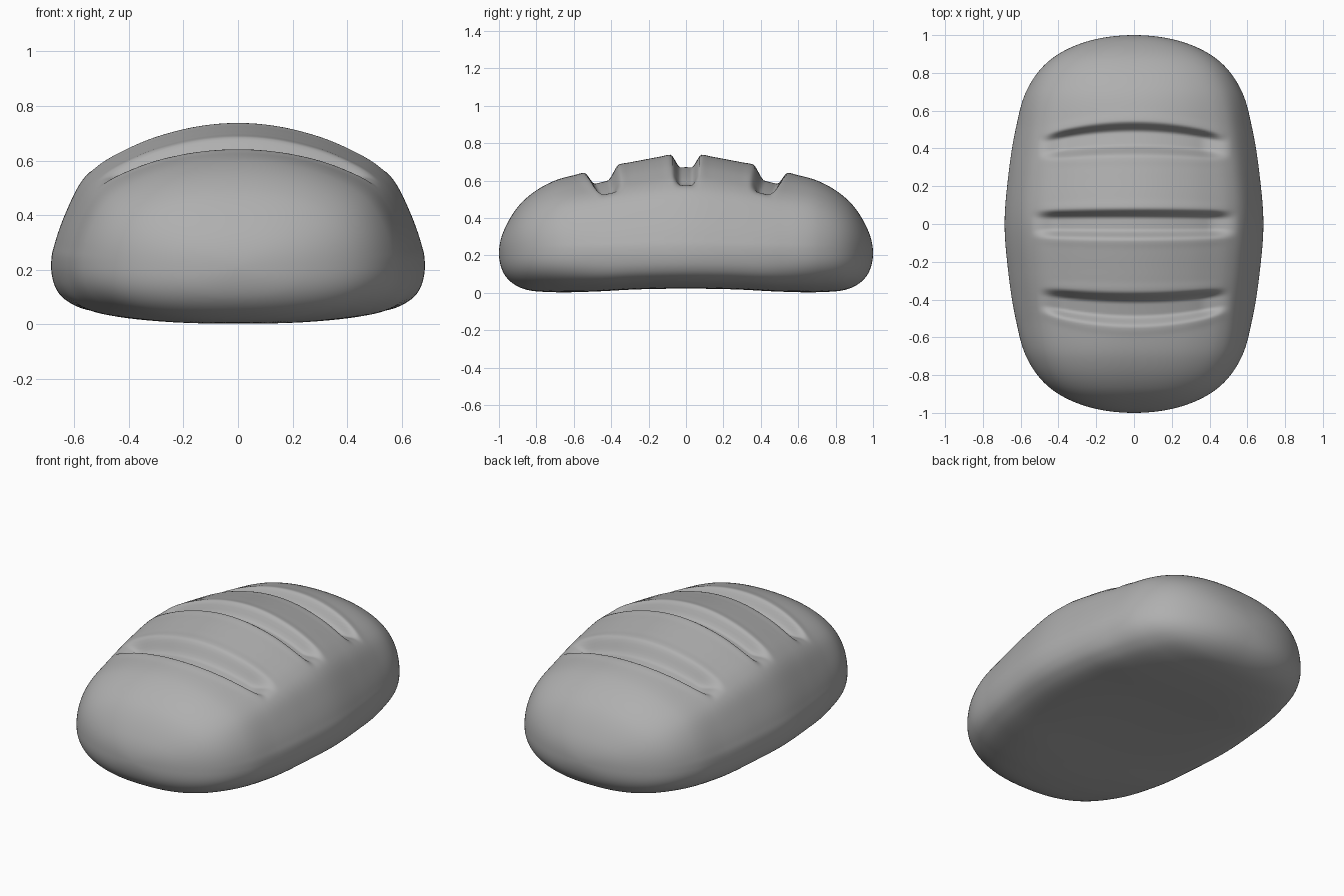
import bpy, bmesh, math

if "Cube" in bpy.data.objects:
    bpy.data.objects.remove(bpy.data.objects["Cube"])


def spline(p, i, t):
    # Catmull-Rom between p[i+1] and p[i+2] (p has one extra value at each end)
    a, b, c, d = p[i:i + 4]
    return 0.5 * (2 * b + (c - a) * t + (2 * a - 5 * b + 4 * c - d) * t * t
                  + (3 * b - a - 3 * c + d) * t ** 3)


def along(table, ang):
    # even at the middle of the loaf, rounding over to zero at its ends
    p = [table[1]] + table + [-table[-2]]
    s = abs(ang) / (math.pi / 2) * (len(table) - 1)
    i = min(int(s), len(table) - 2)
    return spline(p, i, s - i)


def smooth(lo, hi, v):
    t = max(0.0, min(1.0, (v - lo) / (hi - lo)))
    return t * t * (3 - 2 * t)


MID = 0.21
# half width, height above MID and depth below MID, every 15 degrees of asin(y)
WIDTH = [.685, .665, .627, .568, .447, .25, 0]
TOP = [.531, .495, .439, .387, .285, .14, 0]
BOTTOM = [.188, .192, .204, .207, .19, .12, 0]

# half cross-section, from crown to base
SECTION = [(0, .735), (.15, .722), (.3, .684), (.42, .634), (.51, .583), (.575, .518),
           (.63, .41), (.67, .3), (.685, .21), (.67, .13), (.625, .073), (.53, .033),
           (.32, .009), (0, .005)]
unit = [(x / .685, (z - MID) / (.525 if z >= MID else .205)) for x, z in SECTION]
px = [-unit[1][0]] + [u[0] for u in unit] + [-unit[-2][0]]
pz = [unit[1][1]] + [u[1] for u in unit] + [unit[-2][1]]
SUB = 6
half = [(spline(px, i, k / SUB), spline(pz, i, k / SUB))
        for i in range(len(unit) - 1) for k in range(SUB)] + [unit[-1]]
ring_uv = half + [(-x, z) for x, z in half[-2:0:-1]]


def rounded(u, v, n=2.4):
    # the same direction on a superellipse, used towards the loaf ends
    r = (abs(u) ** n + abs(v) ** n) ** (1 / n)
    return u / r, v / r


end_uv = [rounded(u, v) for u, v in ring_uv]


def slash(x, y):
    # three scored cuts; the outer two bow towards the loaf ends
    total = 0.0
    q = min(1.0, (x / .47) ** 2)
    for side in (-1, 0, 1):
        centre = side * (.452 - .045 * q)
        hw = (.08 - .008 * q if side == 0 else .09 - .022 * q)
        reach = .56 if side == 0 else .52
        fade = 1 - smooth(reach - .17, reach, abs(x))
        u = abs(y - centre) / hw
        cut = 1 - smooth(.35, 1.05, u)
        lip = math.exp(-((u - 1.2) / .3) ** 2)
        total += fade * (-.07 * cut + .003 * lip)
    return total


# loaf: cross-sections lofted along y
bm = bmesh.new()
N = 300
rings = []
for j in range(1, N):
    ang = -math.pi / 2 + math.pi * j / N
    y = math.sin(ang)
    w, t, b = along(WIDTH, ang), along(TOP, ang), along(BOTTOM, ang)
    mix = smooth(.35, .97, abs(y))
    ring = []
    for (u0, v0), (u1, v1) in zip(ring_uv, end_uv):
        u, v = u0 + (u1 - u0) * mix, v0 + (v1 - v0) * mix
        x = u * w
        z = MID + v * (t if v > 0 else b)
        if v > 0.3:
            z += slash(x, y)
        ring.append(bm.verts.new((x, y, z)))
    rings.append(ring)
M = len(ring_uv)
for r0, r1 in zip(rings, rings[1:]):
    for i in range(M):
        k = (i + 1) % M
        bm.faces.new((r0[i], r0[k], r1[k], r1[i]))
for ring, y in ((rings[0], -1), (rings[-1], 1)):
    pole = bm.verts.new((0, y, MID))
    for i in range(M):
        bm.faces.new((ring[i], ring[(i + 1) % M], pole))
bmesh.ops.recalc_face_normals(bm, faces=bm.faces[:])
for f in bm.faces:
    f.smooth = True

mesh = bpy.data.meshes.new("bread_loaf")
bm.to_mesh(mesh)
bm.free()
loaf = bpy.data.objects.new("bread_loaf", mesh)
bpy.context.collection.objects.link(loaf)

# darker grey crust
crust = bpy.data.materials.new("crust")
crust.diffuse_color = (.43, .43, .43, 1)
crust.use_nodes = True
crust.node_tree.nodes["Principled BSDF"].inputs["Base Color"].default_value = crust.diffuse_color
mesh.materials.append(crust)
